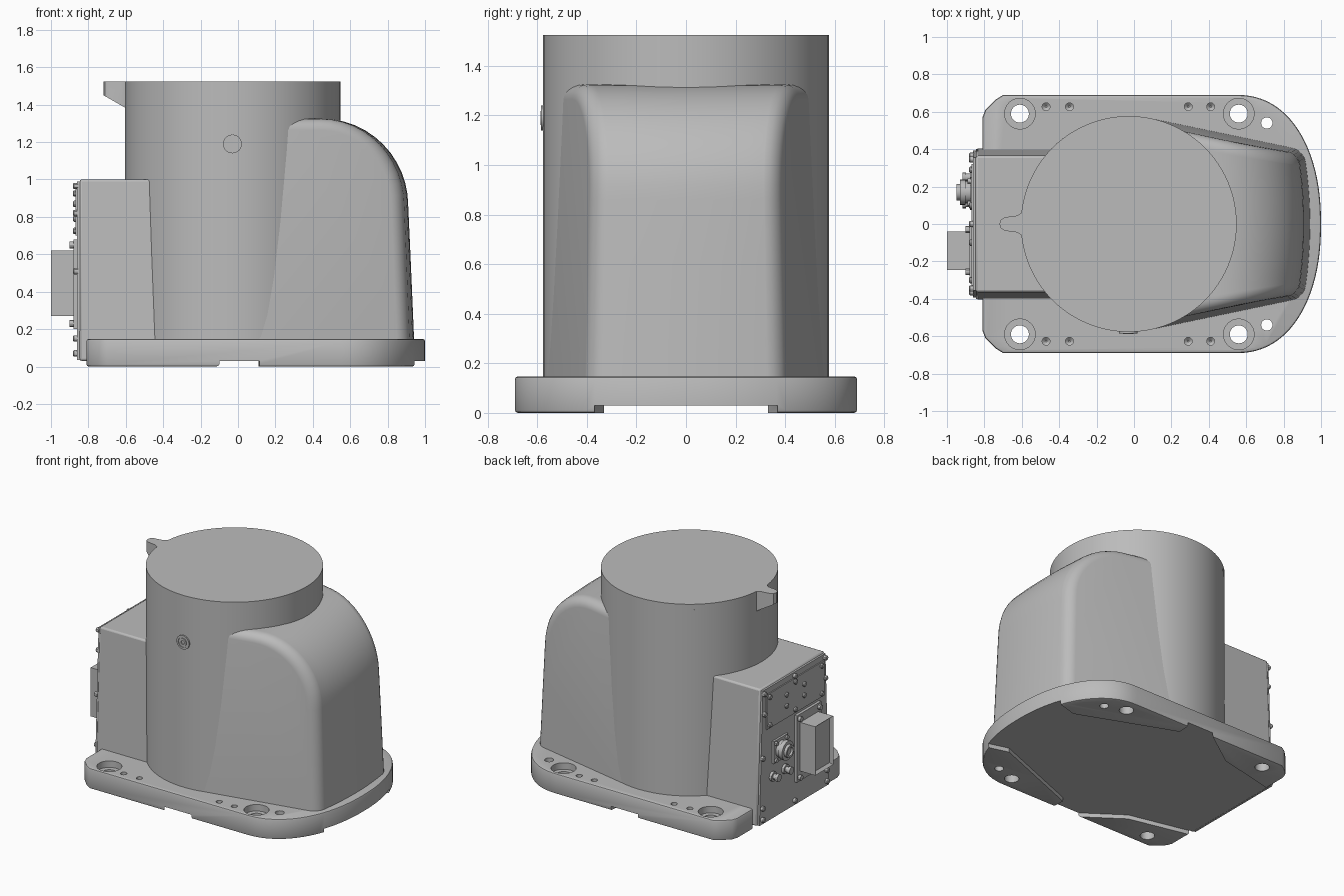
import bpy, bmesh, math
from mathutils import Matrix, Vector

if "Cube" in bpy.data.objects:
    bpy.data.objects.remove(bpy.data.objects["Cube"])

grey = bpy.data.materials.new("machine grey")
grey.use_nodes = True
grey.diffuse_color = (0.5, 0.5, 0.5, 1)
grey.node_tree.nodes["Principled BSDF"].inputs["Base Color"].default_value = (0.5, 0.5, 0.5, 1)
parts = []


def finish(bm, name):
    bmesh.ops.recalc_face_normals(bm, faces=bm.faces)
    mesh = bpy.data.meshes.new(name)
    bm.to_mesh(mesh)
    bm.free()
    mesh.materials.append(grey)
    ob = bpy.data.objects.new(name, mesh)
    bpy.context.collection.objects.link(ob)
    parts.append(ob)
    return ob


def bevel(ob, width, segments=2):
    m = ob.modifiers.new("bevel", "BEVEL")
    m.width, m.segments, m.limit_method = width, segments, "ANGLE"
    m.angle_limit = math.radians(40)
    return ob


def add_prism(bm, outline, z0, z1):
    low = [bm.verts.new((x, y, z0)) for x, y in outline]
    high = [bm.verts.new((x, y, z1)) for x, y in outline]
    bm.faces.new(low)
    bm.faces.new(high)
    n = len(outline)
    for i in range(n):
        j = (i + 1) % n
        bm.faces.new((low[i], low[j], high[j], high[i]))


def add_box(bm, x0, x1, y0, y1, z0, z1):
    add_prism(bm, [(x0, y0), (x1, y0), (x1, y1), (x0, y1)], z0, z1)


def add_lathe(bm, profile, loc, axis=(0, 0, 1), n=32):
    """Revolve (radius, height) pairs about an axis through loc."""
    turn = Matrix.Translation(loc) @ Vector((0, 0, 1)).rotation_difference(Vector(axis)).to_matrix().to_4x4()
    rings = []
    for r, h in profile:
        angles = [2 * math.pi * k / n for k in range(n)]
        rings.append([bm.verts.new(turn @ Vector((r * math.cos(a), r * math.sin(a), h))) for a in angles])
    for a, b in zip(rings, rings[1:]):
        for k in range(n):
            bm.faces.new((a[k], a[k - 1], b[k - 1], b[k]))
    bm.faces.new(rings[0])
    bm.faces.new(rings[-1])


def mirrored(half):
    """Close an outline by mirroring its +y half."""
    return half + [(x, -y) for x, y in reversed(half) if y > 0]


# Base plate with a rounded nose
half = [(-0.81, 0.57), (-0.795, 0.61), (-0.74, 0.665), (-0.70, 0.69)]
for k in range(25):
    a = math.pi / 2 * (1 - k / 24)
    c, s = max(math.cos(a), 0), max(math.sin(a), 0)
    half.append((0.55 + 0.45 * c ** 0.91, 0.69 * s ** 0.91))
bm = bmesh.new()
add_prism(bm, mirrored(half), 0, 0.147)
base = bevel(finish(bm, "base_plate"), 0.012)

# Holes and the underside relief that leaves four corner pads
bm = bmesh.new()
relief = [(1.1, 0.37), (0.94, 0.37), (0.8, 0.33), (0.11, 0.6), (0.12, 0.8), (-0.1, 0.8),
          (-0.1, 0.69), (-0.37, 0.5), (-0.81, 0.4), (-0.95, 0.4)]
add_prism(bm, mirrored(relief), -0.1, 0.03)
for side in (-1, 1):
    for x in (-0.61, 0.56):
        add_lathe(bm, [(0.048, -0.1), (0.048, 0.1), (0.082, 0.1), (0.082, 0.3)], (x, 0.59 * side, 0))
    add_lathe(bm, [(0.03, -0.1), (0.03, 0.3)], (0.71, 0.54 * side, 0))
    for x in (-0.47, -0.345, 0.29, 0.41):
        add_lathe(bm, [(0.005, 0.08), (0.021, 0.095), (0.021, 0.3)], (x, 0.627 * side, 0), n=20)
cutter = finish(bm, "base_cutter")
parts.remove(cutter)
cutter.hide_render = True
cut = base.modifiers.new("holes", "BOOLEAN")
cut.operation, cut.object, cut.solver = "DIFFERENCE", cutter, "EXACT"
bpy.context.view_layer.objects.active = base
for name in [m.name for m in base.modifiers]:
    bpy.ops.object.modifier_apply(modifier=name)
bpy.data.objects.remove(cutter)

# Main column
CX, R, TOP = -0.028, 0.577, 1.525
bm = bmesh.new()
add_lathe(bm, [(R, 0.1), (R, TOP)], (CX, 0, 0), n=96)
finish(bm, "column")

# Rounded hump: a drafted wedge with filleted side edges
profile = [(0.945, 0.06), (0.935, 0.3), (0.922, 0.6)]
for k in range(13):
    a = math.pi / 2 * k / 12
    profile.append((0.45 + 0.46 * math.cos(a), 0.86 + 0.465 * math.sin(a)))
profile += [(0.3, 1.325), (0.1, 1.325)]
bm = bmesh.new()
STEPS = 12
rows = []
for x, z in profile:
    w = 0.565 - 0.2 * (x - 0.085) - 0.03 * (z - 0.145)
    row = []
    for k in range(STEPS + 1):
        y = w * (2 * k / STEPS - 1)
        row.append(bm.verts.new((x - 0.22 * y * y * max(x - 0.3, 0) / 0.64, y, z)))
    rows.append(row)
for a, b in zip(rows, rows[1:]):
    for k in range(STEPS):
        bm.faces.new((a[k], a[k + 1], b[k + 1], b[k]))
rims = []
for k in (0, STEPS):
    corner = bm.verts.new((0.1, rows[0][k].co.y + math.copysign(0.169, k - 1), 0.06))
    bm.faces.new([row[k] for row in rows] + [corner])
    rims += [bm.edges.get((a[k], b[k])) for a, b in zip(rows, rows[1:])]
bmesh.ops.recalc_face_normals(bm, faces=bm.faces)
bmesh.ops.bevel(bm, geom=rims, offset=0.06, segments=5, profile=0.5, affect="EDGES", clamp_overlap=True)
finish(bm, "hump")

# Pointer tab at the column rim, its underside sloping back to the column
bm = bmesh.new()
add_prism(bm, mirrored([(-0.55, 0.09), (-0.603, 0.06), (-0.625, 0.045), (-0.69, 0.036), (-0.712, 0.022), (-0.72, 0)]),
          1.385, TOP)
for v in bm.verts:
    if v.co.z < 1.4:
        v.co.z += (-0.605 - v.co.x) * 0.57
finish(bm, "pointer_tab")

# Index ticks on the column near the rim
bm = bmesh.new()
for angle, length in ((128, 0.012), (132, 0.05), (136, 0.012)):
    a = math.radians(angle)
    verts = bmesh.ops.create_cube(bm, size=1)["verts"]
    bmesh.ops.scale(bm, vec=(0.004, 0.004, length), verts=verts)
    spot = Matrix.Translation((CX + R * math.cos(a), R * math.sin(a), 1.48)) @ Matrix.Rotation(a, 4, "Z")
    bmesh.ops.transform(bm, matrix=spot, verts=verts)
finish(bm, "index_ticks")

# Plug on the front of the column
bm = bmesh.new()
add_lathe(bm, [(0.05, -0.01), (0.05, 0.008), (0.036, 0.008), (0.036, 0.003), (0.028, 0.003), (0.028, 0.01),
               (0.014, 0.01), (0.014, 0.002)], (-0.03, -R, 1.19), (0, -1, 0))
finish(bm, "front_plug")

# Connection cabinet, narrowing towards the top
def taper(bm):
    for v in bm.verts:
        v.co.y *= 1 - 0.1 * v.co.z


bm = bmesh.new()
add_box(bm, -0.847, -0.3, -0.405, 0.405, 0.03, 1.0)
taper(bm)
bevel(finish(bm, "cabinet"), 0.012)
bm = bmesh.new()
add_box(bm, -0.86, -0.84, -0.395, 0.395, 0.035, 0.99)
taper(bm)
finish(bm, "cabinet_panel")
bm = bmesh.new()
add_box(bm, -0.868, -0.85, -0.335, 0.32, 0.7, 0.95)
finish(bm, "upper_cover")

# Bolts on the panel and cover
bm = bmesh.new()
spots = [(s * 0.365, z) for s in (-1, 1) for z in (0.07, 0.15, 0.51)]
spots += [(s * 0.345, z) for s in (-1, 1) for z in (0.82, 0.965)]
spots += [(y, z) for y in (-0.3, 0, 0.29) for z in (0.725, 0.925)]
spots += [(s * 0.1, z) for s in (-1, 1) for z in (0.79, 0.87)] + [(0, 0.07), (0, 0.965)]
for y, z in spots:
    add_lathe(bm, [(0.017, 0), (0.017, 0.022), (0.012, 0.027)], (-0.855, y, z), (-1, 0, 0), 12)
finish(bm, "panel_bolts")

# Rectangular connector with its flange and recessed end
bm = bmesh.new()
add_box(bm, -0.88, -0.85, -0.28, -0.005, 0.2, 0.68)
for y in (-0.255, -0.03):
    for z in (0.23, 0.65):
        add_lathe(bm, [(0.018, 0), (0.018, 0.025)], (-0.875, y, z), (-1, 0, 0), 12)
finish(bm, "connector_flange")
bm = bmesh.new()
add_box(bm, -1.0, -0.87, -0.245, -0.04, 0.27, 0.62)
end = min(bm.faces, key=lambda f: f.calc_center_median().x)
bmesh.ops.recalc_face_normals(bm, faces=bm.faces)
bmesh.ops.inset_region(bm, faces=[end], thickness=0.022, depth=0)
bmesh.ops.translate(bm, vec=(0.02, 0, 0), verts=end.verts)
finish(bm, "connector_box")

# Round connector on a square flange
bm = bmesh.new()
add_box(bm, -0.875, -0.85, 0.09, 0.25, 0.43, 0.59)
for y in (0.11, 0.23):
    for z in (0.45, 0.57):
        add_lathe(bm, [(0.014, 0), (0.014, 0.02)], (-0.87, y, z), (-1, 0, 0), 12)
add_lathe(bm, [(0.06, 0), (0.06, 0.03), (0.068, 0.03), (0.068, 0.06), (0.045, 0.06), (0.045, 0.08), (0.03, 0.08),
               (0.03, 0.065)], (-0.87, 0.17, 0.51), (-1, 0, 0), 20)
finish(bm, "round_connector")

# Two small fittings
bm = bmesh.new()
for y in (0.25, 0.11):
    add_lathe(bm, [(0.034, 0), (0.034, 0.02), (0.02, 0.02), (0.02, 0.04), (0.026, 0.04), (0.026, 0.06), (0.012, 0.06)],
              (-0.858, y, 0.34), (-1, 0, 0), 12)
finish(bm, "small_fittings")

# Smooth shading with sharp edges kept
bpy.ops.object.select_all(action="DESELECT")
for ob in parts:
    ob.select_set(True)
bpy.context.view_layer.objects.active = base
bpy.ops.object.shade_smooth_by_angle(angle=math.radians(30))
